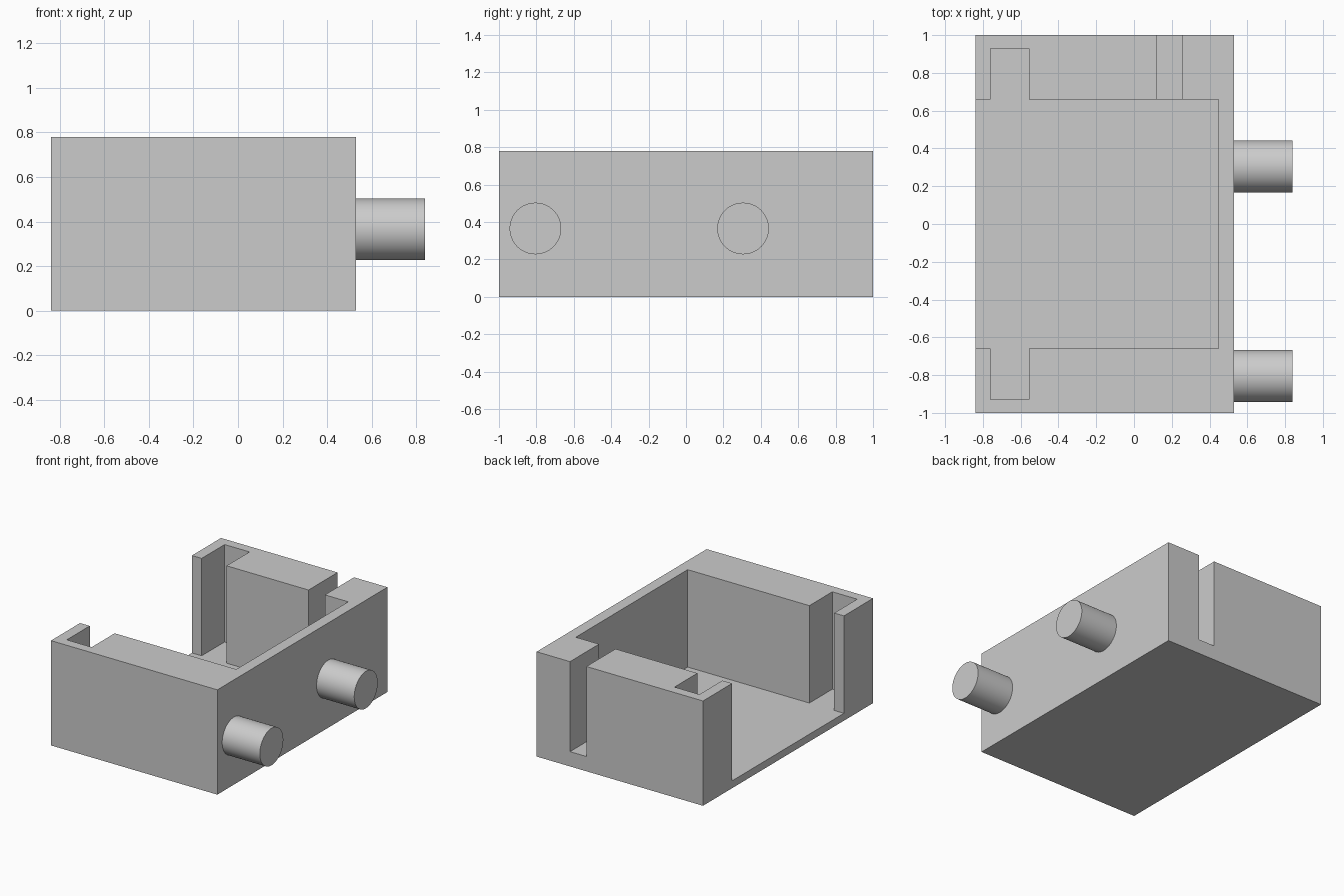
import bpy
import bmesh
import math
from mathutils import Matrix

cube = bpy.data.objects.get("Cube")
if cube:
    bpy.data.objects.remove(cube, do_unlink=True)

grey = bpy.data.materials.new("plain_grey")
grey.use_nodes = True
colour = (0.6, 0.6, 0.6, 1.0)
grey.diffuse_color = colour
grey.node_tree.nodes["Principled BSDF"].inputs["Base Color"].default_value = colour

HEIGHT = 0.78
FLOOR = 0.055
OVER = 1.0  # cutters reach past the top


def add_object(name, bm):
    bmesh.ops.recalc_face_normals(bm, faces=bm.faces)
    mesh = bpy.data.meshes.new(name)
    bm.to_mesh(mesh)
    bm.free()
    mesh.materials.append(grey)
    obj = bpy.data.objects.new(name, mesh)
    bpy.context.collection.objects.link(obj)
    return obj


def prism(name, outline, bottom, top):
    """Extrude a plan outline upwards."""
    bm = bmesh.new()
    face = bm.faces.new([bm.verts.new((x, y, bottom)) for x, y in outline])
    side = bmesh.ops.extrude_face_region(bm, geom=[face])["geom"]
    verts = [v for v in side if isinstance(v, bmesh.types.BMVert)]
    bmesh.ops.translate(bm, verts=verts, vec=(0, 0, top - bottom))
    return add_object(name, bm)


def rectangle(x0, x1, y0, y1):
    return [(x0, y0), (x1, y0), (x1, y1), (x0, y1)]


def cut(target, cutter):
    cutter.hide_render = True
    mod = target.modifiers.new("cut", "BOOLEAN")
    mod.operation = "DIFFERENCE"
    mod.solver = "EXACT"
    mod.object = cutter
    bpy.context.view_layer.objects.active = target
    bpy.ops.object.modifier_apply(modifier=mod.name)
    bpy.data.objects.remove(cutter, do_unlink=True)


# Open-sided housing
housing = prism("housing", rectangle(-0.84, 0.53, -1, 1), 0, HEIGHT)

# Cavity with the two facing guide grooves
half = [(-1, 0.658), (-0.76, 0.658), (-0.76, 0.928),
        (-0.555, 0.928), (-0.555, 0.658), (0.447, 0.658)]
cavity = half + [(x, -y) for x, y in reversed(half)]
cut(housing, prism("cavity_cutter", cavity, FLOOR, OVER))

# Cable slot through the back wall, with a low sill
cut(housing, prism("slot_cutter", rectangle(0.12, 0.255, 0.5, 1.1), 0.11, OVER))

# Round pegs on the left wall
for name, y in (("front_peg", -0.805), ("back_peg", 0.305)):
    bm = bmesh.new()
    bmesh.ops.create_cone(bm, cap_ends=True, segments=64, radius1=0.138,
                          radius2=0.138, depth=0.33,
                          matrix=Matrix.Translation((0.675, y, 0.365))
                          @ Matrix.Rotation(math.pi / 2, 4, "Y"))
    peg = add_object(name, bm)
    bpy.ops.object.select_all(action="DESELECT")
    peg.select_set(True)
    bpy.context.view_layer.objects.active = peg
    bpy.ops.object.shade_smooth_by_angle(angle=math.radians(30))
